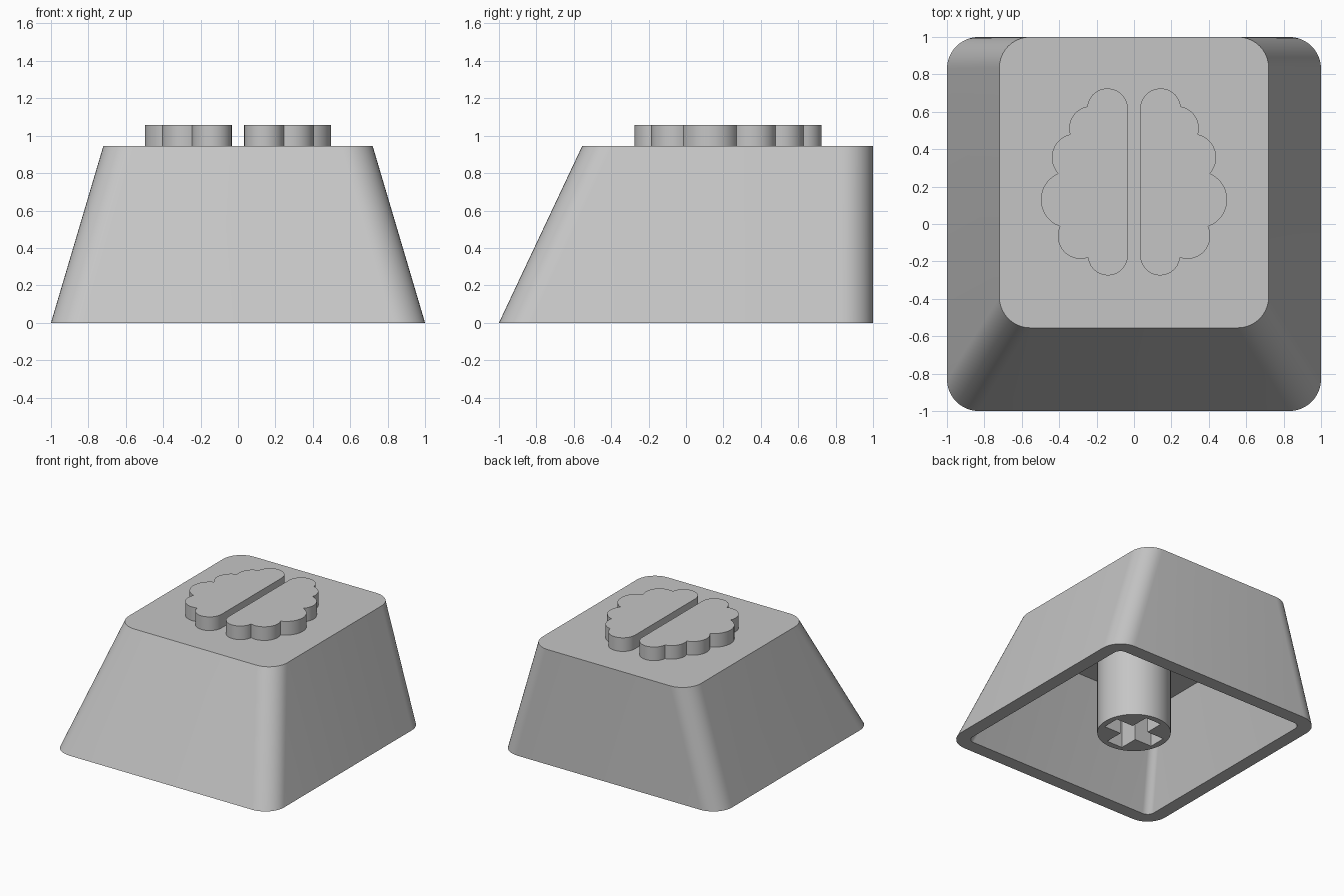
import bpy, bmesh, math
from mathutils import Vector

cube = bpy.data.objects.get("Cube")
if cube:
    bpy.data.objects.remove(cube, do_unlink=True)

GREY = (0.56, 0.56, 0.56, 1)
mat = bpy.data.materials.new("light grey plastic")
mat.use_nodes = True
mat.diffuse_color = GREY
mat.node_tree.nodes["Principled BSDF"].inputs["Base Color"].default_value = GREY

TOP, CEILING, WALL = 0.945, 0.72, 0.11


def finish(obj):
    """Clean up, assign the material and smooth the curved faces."""
    bm = bmesh.new()
    bm.from_mesh(obj.data)
    bmesh.ops.remove_doubles(bm, verts=bm.verts, dist=0.0002)
    bmesh.ops.recalc_face_normals(bm, faces=bm.faces)
    bm.to_mesh(obj.data)
    bm.free()
    obj.data.materials.clear()
    obj.data.materials.append(mat)
    bpy.ops.object.select_all(action="DESELECT")
    obj.select_set(True)
    bpy.context.view_layer.objects.active = obj
    bpy.ops.object.shade_smooth_by_angle(angle=math.radians(30))


def rounded_ring(bm, half_x, front, back, radius, z, steps=10):
    """Ring of vertices around a rounded rectangle."""
    ring = []
    corners = [(1, back, -1), (-1, back, -1), (-1, front, 1), (1, front, 1)]
    for i, (side, y, inward) in enumerate(corners):
        cx, cy = side * (half_x - radius), y + inward * radius
        for k in range(steps + 1):
            a = math.pi / 2 * (i + k / steps)
            ring.append(bm.verts.new((cx + radius * math.cos(a),
                                      cy + radius * math.sin(a), z)))
    return ring


def bridge(bm, a, b):
    for i in range(len(a)):
        j = (i + 1) % len(a)
        bm.faces.new((a[i], a[j], b[j], b[i]))


def extrude_outline(name, loops, z0, z1):
    """Solid from closed 2D outlines; inner outlines become holes."""
    curve = bpy.data.curves.new(name, "CURVE")
    curve.dimensions = "2D"
    curve.fill_mode = "BOTH"
    curve.extrude = (z1 - z0) / 2
    for loop in loops:
        spline = curve.splines.new("POLY")
        spline.points.add(len(loop) - 1)
        for point, (x, y) in zip(spline.points, loop):
            point.co = (x, y, 0, 1)
        spline.use_cyclic_u = True
    obj = bpy.data.objects.new(name, curve)
    bpy.context.collection.objects.link(obj)
    obj.location.z = (z0 + z1) / 2
    bpy.ops.object.select_all(action="DESELECT")
    obj.select_set(True)
    bpy.context.view_layer.objects.active = obj
    bpy.ops.object.convert(target="MESH")
    finish(bpy.context.view_layer.objects.active)


def arc(p, q, r, steps=14):
    """Points on the circle from p through q to r, without r."""
    p, q, r = Vector(p), Vector(q), Vector(r)
    u, v = q - p, r - p
    d = 2 * (u.x * v.y - u.y * v.x)
    c = p + Vector((v.y * u.length_squared - u.y * v.length_squared,
                    u.x * v.length_squared - v.x * u.length_squared)) / d
    start = math.atan2(p.y - c.y, p.x - c.x)
    end = math.atan2(r.y - c.y, r.x - c.x)
    sweep = (end - start) % math.tau
    if d < 0:
        sweep -= math.tau
    radius = (p - c).length
    return [(c.x + radius * math.cos(start + sweep * k / steps),
             c.y + radius * math.sin(start + sweep * k / steps))
            for k in range(steps)]


# Hollow tapered cap with an upright back
bm = bmesh.new()
outer_base = rounded_ring(bm, 1, -1, 1, 0.17, 0)
outer_top = rounded_ring(bm, 0.72, -0.555, 1, 0.165, TOP)
inner_base = rounded_ring(bm, 1 - WALL, WALL - 1, 1 - WALL, 0.06, 0)
inner_top = rounded_ring(bm, 0.68, -0.54, 1 - WALL, 0.06, CEILING)
bridge(bm, outer_base, outer_top)
bridge(bm, inner_base, outer_base)
bridge(bm, inner_top, inner_base)
bm.faces.new(outer_top)
bm.faces.new(inner_top)
mesh = bpy.data.meshes.new("cap_shell")
bm.to_mesh(mesh)
bm.free()
cap = bpy.data.objects.new("cap_shell", mesh)
bpy.context.collection.objects.link(cap)
finish(cap)

# Round stem with a cross-shaped socket
circle = [(0.277 * math.cos(math.tau * k / 64), 0.277 * math.sin(math.tau * k / 64))
          for k in range(64)]
L, W = 0.228, 0.072
cross = []
for turn in range(4):
    c, s = round(math.cos(turn * math.pi / 2)), round(math.sin(turn * math.pi / 2))
    for x, y in ((L, -W), (L, W), (W, W)):
        cross.append((c * x - s * y, s * x + c * y))
extrude_outline("stem", [circle, cross], 0, CEILING + 0.01)

# Raised scalloped emblem in two mirrored halves: joints and bulges alternate
outline = [(0.033, 0.615), (0.142, 0.725), (0.25, 0.628), (0.33, 0.572),
           (0.342, 0.479), (0.433, 0.395), (0.406, 0.27), (0.498, 0.13),
           (0.396, -0.013), (0.378, -0.144), (0.246, -0.18), (0.14, -0.275),
           (0.033, -0.17)]
half = []
for i in range(0, len(outline) - 1, 2):
    half += arc(*outline[i:i + 3])
half.append(outline[-1])
for name, side in (("left_lobes", 1), ("right_lobes", -1)):
    extrude_outline(name, [[(side * x, y) for x, y in half]], TOP - 0.01, 1.057)
